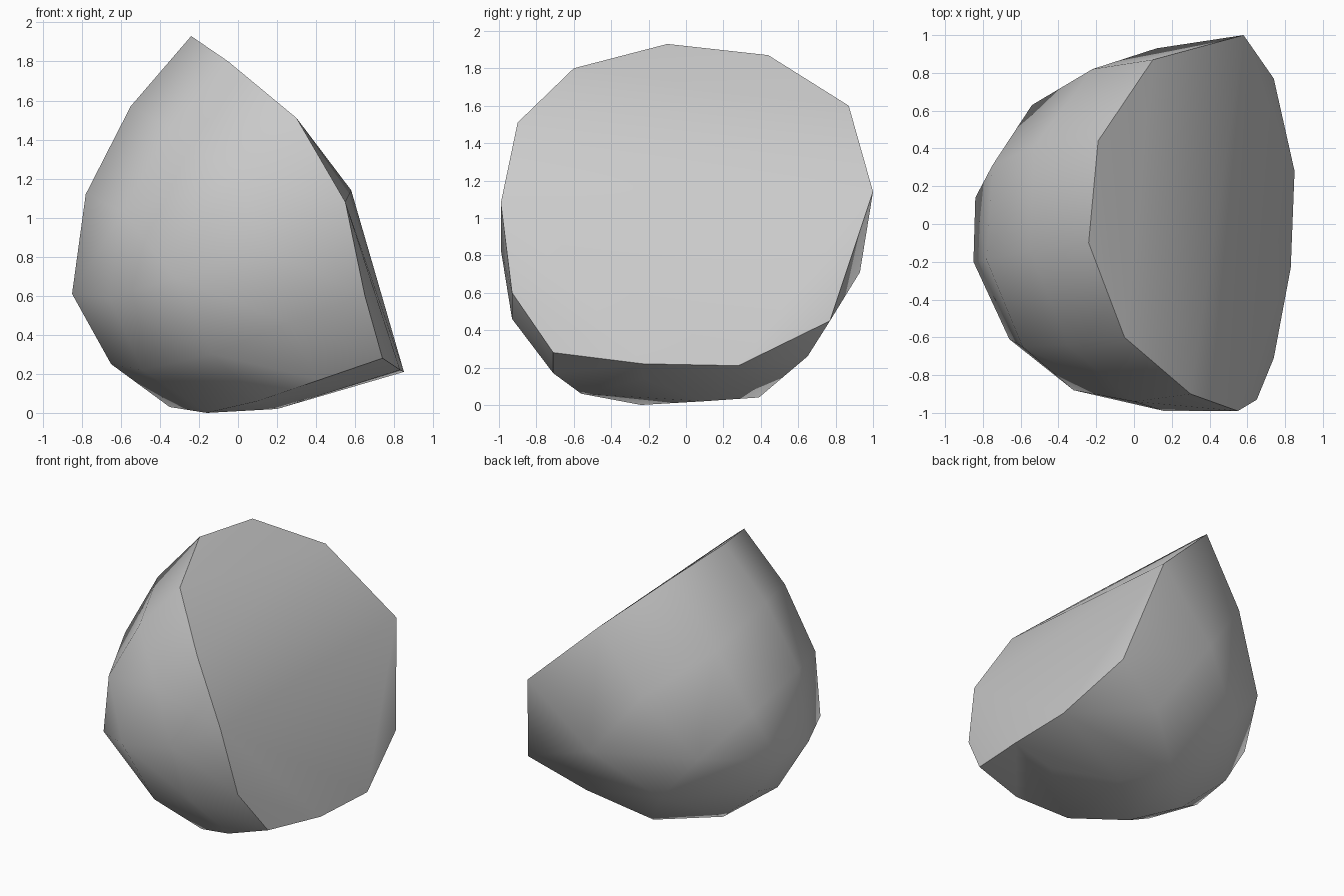
import bpy
import bmesh
import math

# Remove the default cube only
default_cube = bpy.data.objects.get("Cube")
if default_cube:
    bpy.data.objects.remove(default_cube, do_unlink=True)

UNIT = 0.01  # the rings below are written in hundredths

# Rim of the broad split face, clockwise from the peak
split_rim = [
    (-24, -10, 193), (-19, 44, 187), (10, 87, 160), (58, 100, 114),
    (74, 77, 45), (85, 28, 21), (83, -23, 22), (74, -71, 28),
    (65, -93, 60), (55, -99, 108), (30, -90, 151), (-5, -60, 180),
]
# Shoulder ring just behind the rim
shoulder_ring = [
    (-55, -14, 157), (-53, 41, 142), (-22, 82, 116), (12, 93, 71),
    (35, 65, 26), (53, 27, 14), (53, -23, 14), (42, -71, 17),
    (26, -93, 46), (16, -99, 83), (0, -94, 120), (-35, -64, 146),
]
# Middle ring of the rounded back
middle_ring = [
    (-78, -19, 112), (-75, 31, 98), (-54, 63, 71), (-28, 70, 39),
    (-1, 39, 4), (20, 10, 2), (10, -56, 6), (-13, -78, 30),
    (-32, -88, 69), (-59, -65, 103),
]
# Small cap closing the back
back_cap = [
    (-85, -20, 61), (-84, 14, 61), (-68, 13, 33), (-35, 7, 3),
    (-16, -24, 0), (-49, -43, 22), (-65, -13, 25), (-66, -61, 59),
]


def make_material(name, colour):
    """Create one flat, matte material."""
    material = bpy.data.materials.new(name)
    material.use_nodes = True
    material.diffuse_color = colour
    shader = material.node_tree.nodes["Principled BSDF"]
    shader.inputs["Base Color"].default_value = colour
    shader.inputs["Roughness"].default_value = 0.9
    return material


def make_boulder(name, rings, material):
    """Wrap a faceted skin around the rings of points."""
    bm = bmesh.new()
    for ring in rings:
        for point in ring:
            bm.verts.new([value * UNIT for value in point])
    result = bmesh.ops.convex_hull(bm, input=bm.verts[:])
    buried = {item for key in ("geom_interior", "geom_unused")
              for item in result[key] if isinstance(item, bmesh.types.BMVert)}
    bmesh.ops.delete(bm, geom=list(buried), context="VERTS")
    bmesh.ops.recalc_face_normals(bm, faces=bm.faces[:])

    mesh = bpy.data.meshes.new(name)
    bm.to_mesh(mesh)
    bm.free()
    mesh.materials.append(material)
    boulder = bpy.data.objects.new(name, mesh)
    bpy.context.collection.objects.link(boulder)
    return boulder


# Split boulder: flat front face, rounded back, crisp rim
stone_grey = make_material("stone_grey", (0.6, 0.6, 0.6, 1.0))
boulder = make_boulder(
    "boulder", [split_rim, shoulder_ring, middle_ring, back_cap], stone_grey)

bpy.ops.object.select_all(action="DESELECT")
boulder.select_set(True)
bpy.context.view_layer.objects.active = boulder
bpy.ops.object.shade_smooth_by_angle(angle=math.radians(40))
